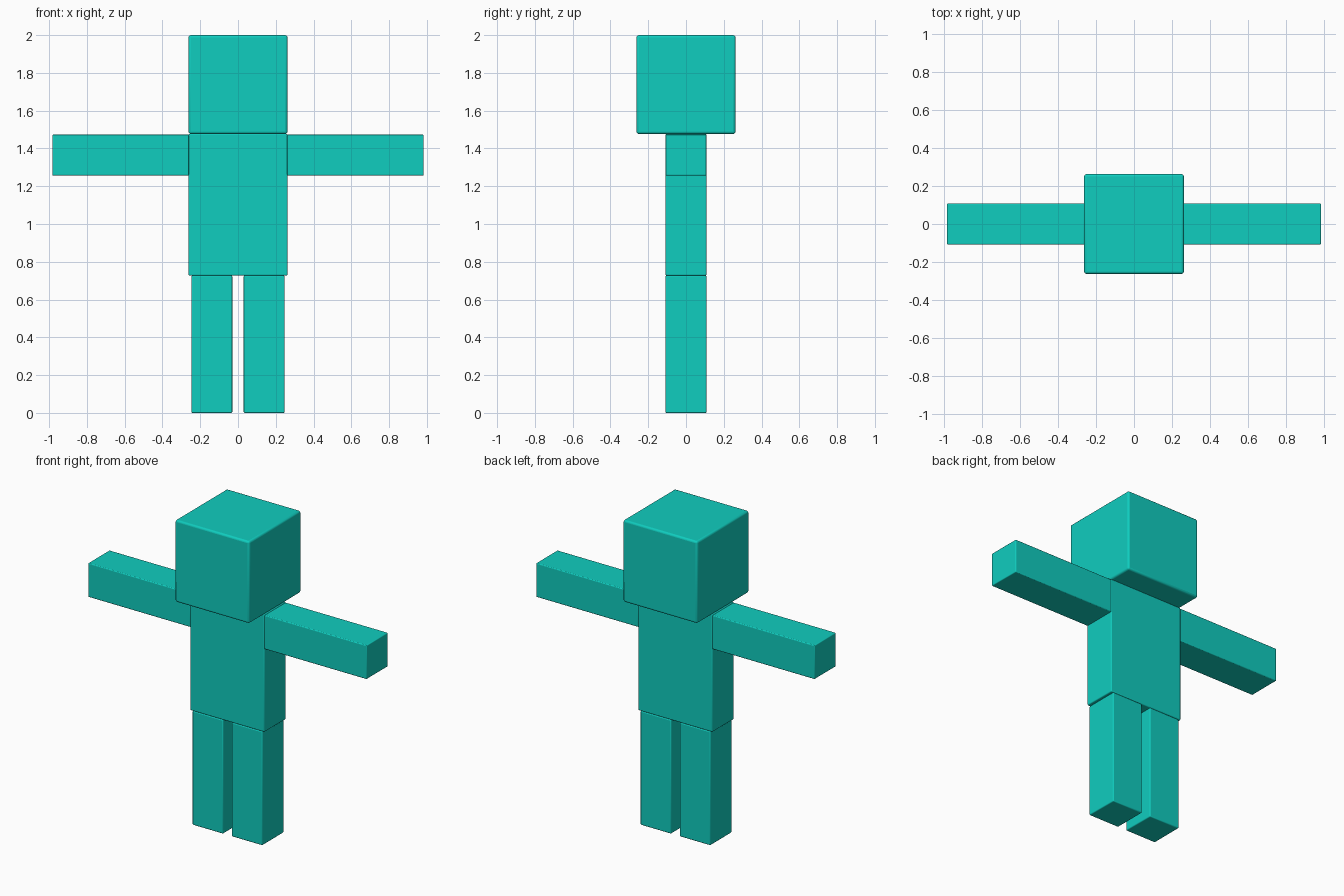
import bpy
import math

if "Cube" in bpy.data.objects:
    bpy.data.objects.remove(bpy.data.objects["Cube"])

teal = bpy.data.materials.new("teal")
teal.diffuse_color = (0.005, 0.61, 0.52, 1.0)
teal.use_nodes = True
teal.node_tree.nodes["Principled BSDF"].inputs["Base Color"].default_value = teal.diffuse_color


def box(name, x, y, z, bevel):
    """Softly bevelled box from (min, max) ranges."""
    ranges = (x, y, z)
    bpy.ops.mesh.primitive_cube_add(size=1, location=[(a + b) / 2 for a, b in ranges])
    ob = bpy.context.object
    ob.name = name
    ob.scale = [b - a for a, b in ranges]
    bpy.ops.object.transform_apply(location=False, rotation=False, scale=True)
    ob.data.materials.append(teal)
    mod = ob.modifiers.new("soft_edges", 'BEVEL')
    mod.width = bevel
    mod.segments = 3
    bpy.ops.object.shade_smooth_by_angle(angle=math.radians(40))
    return ob


# Head and torso
box("head", (-0.262, 0.262), (-0.262, 0.262), (1.477, 2.0), 0.012)
box("torso", (-0.262, 0.262), (-0.108, 0.108), (0.727, 1.477), 0.006)

# Arms and legs on both sides
for side, s in (("left", 1), ("right", -1)):
    box(side + "_arm", sorted((s * 0.26, s * 0.983)), (-0.108, 0.108), (1.257, 1.473), 0.005)
    box(side + "_leg", sorted((s * 0.03, s * 0.247)), (-0.108, 0.108), (0.0, 0.727), 0.006)
